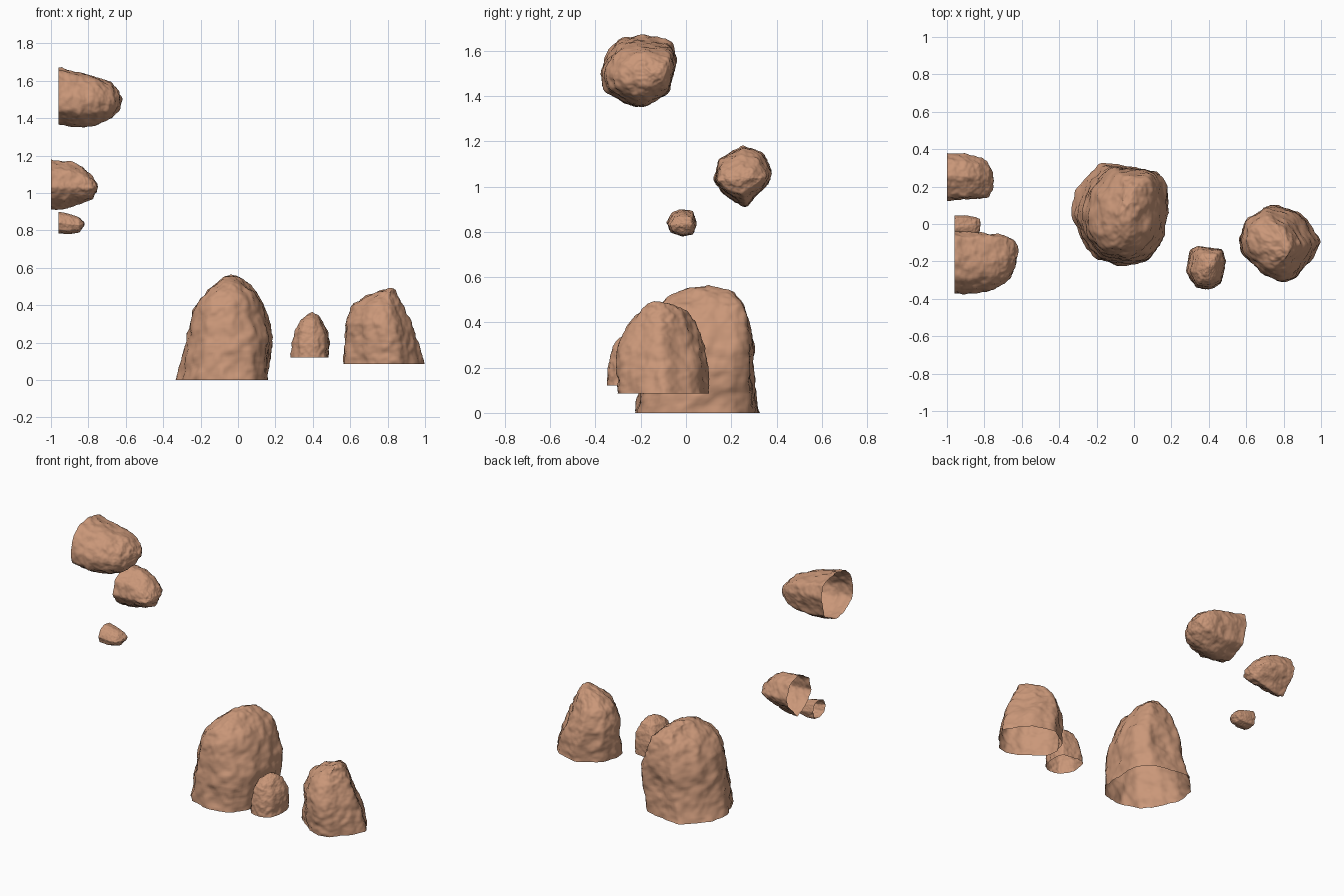
import bpy, bmesh, math
from mathutils import Vector, noise

if "Cube" in bpy.data.objects:
    bpy.data.objects.remove(bpy.data.objects["Cube"])

SIDES, RINGS = 112, 72

stone = bpy.data.materials.new("warm tan stone")
stone.diffuse_color = (0.59, 0.31, 0.19, 1)
stone.use_nodes = True
stone.node_tree.nodes["Principled BSDF"].inputs["Base Color"].default_value = stone.diffuse_color
stone.roughness = 0.9


def resample(pts, n, closed=False, smooth=3):
    """Evenly spaced, slightly rounded points along a polyline."""
    pts = [Vector(p) for p in pts]
    if closed:
        pts.append(pts[0])
    cum = [0]
    for a, b in zip(pts, pts[1:]):
        cum.append(cum[-1] + (b - a).length)
    out, k = [], 0
    for i in range(n):
        d = cum[-1] * i / (n if closed else n - 1)
        while k < len(pts) - 2 and cum[k + 1] < d:
            k += 1
        out.append(pts[k].lerp(pts[k + 1], (d - cum[k]) / (cum[k + 1] - cum[k])))
    for _ in range(smooth):
        mid = [(out[i - 1] + 2 * out[i] + out[(i + 1) % n]) / 4 for i in range(n)]
        out = mid if closed else [out[0]] + mid[1:-1] + [out[-1]]
    return out


def fit(pts):
    """Scale 2D points to the -1..1 square."""
    us, vs = [p[0] for p in pts], [p[1] for p in pts]
    return [((u - min(us)) / (max(us) - min(us)) * 2 - 1,
             (v - min(vs)) / (max(vs) - min(vs)) * 2 - 1) for u, v in pts]


def pinch(pts, k):
    """Stretch along one diagonal and squeeze the other (sign picks which)."""
    return fit([((a + b) * (1 + k) + (a - b) * (1 - k),
                 (a + b) * (1 + k) - (a - b) * (1 - k)) for a, b in pts])


def rock(name, outline, stations, ridge=0, wall=False):
    """Open-based boulder: plan outline swept through (t, u0, u1, v0, v1) boxes,
    narrowing slightly to a diagonal ridge at the far end."""
    unit = sorted(fit(outline), key=lambda p: math.atan2(p[1], p[0]))
    ring = resample(unit, SIDES, True, 3)
    t, u0, u1, v0, v1 = stations[-1]
    cu, cv = (u0 + u1) / 2, (v0 + v1) / 2
    tip = (t + 0.004, cu - .004, cu + .004, cv - .004, cv + .004)
    levels = resample(stations + [tip], RINGS)
    size = (stations[0][2] - stations[0][1] + stations[0][4] - stations[0][3]) / 2
    t0, length = stations[0][0], stations[-1][0] - stations[0][0]

    bm = bmesh.new()
    rows = []
    for t, u0, u1, v0, v1 in levels:
        row = []
        for a, b in pinch(ring, ridge * min(1, (t - t0) / length)):
            u, v = (u0 + u1 + a * (u1 - u0)) / 2, (v0 + v1 + b * (v1 - v0)) / 2
            row.append(bm.verts.new((t, u, v) if wall else (u, v, t)))
        rows.append(row)
    for lo, hi in zip(rows, rows[1:]):
        for i in range(SIDES):
            j = (i + 1) % SIDES
            bm.faces.new((lo[i], lo[j], hi[j], hi[i]))
    bm.faces.new(rows[-1])
    bm.normal_update()

    # weathered surface: broad facets, creases and small pits
    axis = 0 if wall else 2
    base = set(rows[0])
    moves = []
    for v in bm.verts:
        p = v.co / size
        d = 0.022 * noise.noise(p * 3.2)
        d += 0.030 * (0.25 - abs(noise.noise(p * 4.5 + Vector((7, 3, 1)))))
        d += 0.014 * noise.noise(p * 10)
        d += 0.009 * noise.noise(p * 22)
        n = v.normal.copy()
        if v in base:
            n[axis] = 0
        moves.append((v, n * d * size))
    for v, m in moves:
        v.co += m
        v.co[axis] = max(v.co[axis], t0)
    for f in bm.faces:
        f.smooth = True
    me = bpy.data.meshes.new(name)
    bm.to_mesh(me)
    bm.free()
    me.materials.append(stone)
    bpy.context.collection.objects.link(bpy.data.objects.new(name, me))


# floor boulders, outline in x/y, swept up z
rock("large_boulder",
     [(-.33, .08), (-.3, .2), (-.17, .33), (.1, .28), (.17, .2), (.18, .08),
      (.16, -.1), (.08, -.2), (-.05, -.22), (-.2, -.18), (-.3, -.05)],
     [(0, -.33, .16, -.22, .325), (.1, -.30, .175, -.215, .31), (.2, -.275, .185, -.205, .30),
      (.3, -.26, .17, -.19, .30), (.4, -.22, .14, -.165, .28), (.47, -.17, .10, -.13, .255),
      (.53, -.10, .03, -.06, .21), (.555, -.07, -.01, .04, .16)], 0.17)
rock("small_boulder",
     [(.3, -.14), (.33, -.12), (.47, -.14), (.49, -.2), (.47, -.31), (.41, -.345),
      (.33, -.33), (.28, -.25)],
     [(.12, .28, .485, -.35, -.12), (.2, .288, .49, -.345, -.122), (.26, .305, .48, -.335, -.135),
      (.32, .335, .45, -.305, -.16), (.345, .365, .43, -.27, -.19), (.355, .385, .41, -.25, -.21)],
     0.12)
rock("medium_boulder",
     [(.7, .08), (.74, .11), (.9, .06), (1.0, -.09), (.96, -.17), (.87, -.28),
      (.8, -.3), (.7, -.27), (.58, -.15), (.565, -.08), (.6, .02)],
     [(.085, .565, 1.0, -.30, .10), (.2, .567, .965, -.30, .10), (.3, .575, .925, -.30, .08),
      (.4, .605, .88, -.25, .035), (.45, .67, .855, -.21, 0), (.48, .76, .84, -.18, -.06),
      (.49, .79, .83, -.16, -.11)], -0.1)

# wall boulders, outline in y/z, swept along x
rock("upper_wall_rock",
     [(-.29, 1.65), (-.2, 1.67), (-.06, 1.64), (-.035, 1.57), (-.07, 1.42), (-.18, 1.355),
      (-.25, 1.36), (-.36, 1.43), (-.375, 1.51), (-.34, 1.6)],
     [(-.96, -.375, -.04, 1.365, 1.67), (-.85, -.37, -.045, 1.355, 1.645),
      (-.75, -.35, -.05, 1.365, 1.62), (-.68, -.31, -.06, 1.40, 1.59),
      (-.64, -.24, -.085, 1.44, 1.55), (-.625, -.19, -.11, 1.47, 1.52)], wall=True)
rock("middle_wall_rock",
     [(.25, 1.18), (.33, 1.15), (.375, 1.06), (.36, 1.02), (.26, .91), (.17, .96),
      (.12, 1.03), (.14, 1.12)],
     [(-1, .125, .38, .91, 1.18), (-.9, .13, .375, .92, 1.17), (-.83, .135, .36, .94, 1.14),
      (-.78, .145, .335, .97, 1.09), (-.755, .18, .28, 1.02, 1.05)], wall=True)
rock("lower_wall_rock",
     [(-.02, .9), (.03, .89), (.045, .84), (.03, .79), (-.02, .78), (-.07, .80),
      (-.085, .84), (-.06, .885)],
     [(-.96, -.085, .045, .785, .9), (-.9, -.08, .045, .78, .887), (-.85, -.07, .037, .79, .87),
      (-.825, -.04, .025, .82, .845)], wall=True)
